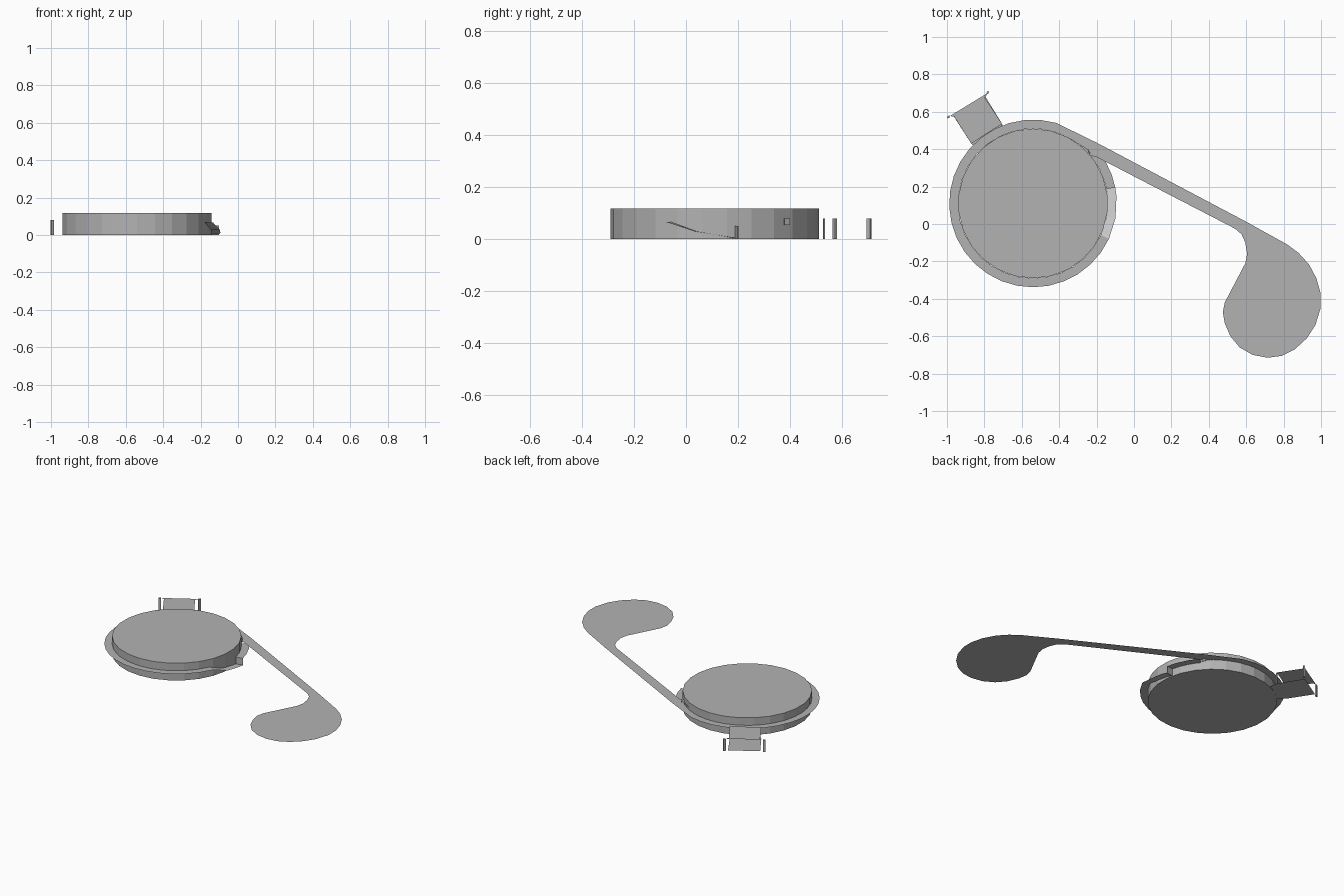
import bpy, bmesh
from math import cos, sin, radians

if "Cube" in bpy.data.objects:
    bpy.data.objects.remove(bpy.data.objects["Cube"])

CX, CY = -0.54, 0.11      # drum centre
R_IN, R_OUT = 0.40, 0.448
DECK = 0.067


def material(name, grey):
    m = bpy.data.materials.new(name)
    m.diffuse_color = (grey, grey, grey, 1)
    m.use_nodes = True
    m.node_tree.nodes["Principled BSDF"].inputs["Base Color"].default_value = m.diffuse_color
    return m


STONE = material("mid_grey", 0.45)
PALE = material("pale_grey", 0.6)


def polar(r, deg, z):
    return (CX + r * cos(radians(deg)), CY + r * sin(radians(deg)), z)


def mesh_object(name, verts, faces, mat=STONE):
    me = bpy.data.meshes.new(name)
    me.from_pydata(verts, [], faces)
    me.materials.append(mat)
    ob = bpy.data.objects.new(name, me)
    bpy.context.collection.objects.link(ob)
    return ob


def sheet(name, outline, z):
    """Flat single-sided polygon, triangulated so concave outlines are safe."""
    ob = mesh_object(name, [(x, y, z) for x, y in outline], [range(len(outline))])
    bm = bmesh.new()
    bm.from_mesh(ob.data)
    bmesh.ops.triangulate(bm, faces=bm.faces[:], ngon_method='EAR_CLIP')
    bmesh.ops.recalc_face_normals(bm, faces=bm.faces[:])
    for f in bm.faces:
        if f.normal.z < 0:
            f.normal_flip()
    bm.to_mesh(ob.data)
    bm.free()
    return ob


def ring_strip(name, stations, mat=STONE):
    """Strip between drum wall and outer radius; stations are (angle, height)."""
    verts, faces = [], []
    for a, z in stations:
        verts += [polar(R_IN, a, z), polar(R_OUT, a, z)]
    for i in range(len(stations) - 1):
        k = 2 * i
        faces.append((k, k + 1, k + 3, k + 2))
    return mesh_object(name, verts, faces, mat)


def box(name, centre, size, angle=0.0):
    bpy.ops.mesh.primitive_cube_add(size=1, location=centre, rotation=(0, 0, radians(angle)))
    ob = bpy.context.object
    ob.name = name
    ob.scale = size
    ob.data.materials.append(STONE)
    return ob


# Drum
bpy.ops.mesh.primitive_cylinder_add(vertices=26, radius=R_IN, depth=0.118,
                                    location=(CX, CY, 0.059))
drum = bpy.context.object
drum.name = "drum"
drum.data.materials.append(STONE)

# Level walkway around the drum
N = 24
ring_strip("ring_walkway", [(74 + (335 - 74) * i / N, DECK) for i in range(N + 1)])

# Descending ramp and the raised landing beyond it
ring_strip("ramp", [(-25, DECK), (-10, 0.03), (5, 0.012), (11, 0.004)], PALE)
ring_strip("landing", [(11, 0.05), (20, 0.05), (30, 0.05), (40, 0.05)])
mid = (R_IN + R_OUT) / 2
box("landing_end_wall", polar(mid, 11.5, 0.025), (R_OUT - R_IN, 0.004, 0.05), 11.5)

# Long path leaving tangentially and widening to a rounded pad
inner = [polar(R_IN, a, 0)[:2] for a in (40, 51, 62, 74)]
outline = inner + [
    polar(R_OUT, 74, 0)[:2], (-0.2, 0.435), (0.6, 0.012), (0.82, -0.11),
    (0.88, -0.155), (0.935, -0.215), (0.975, -0.29), (0.998, -0.37),
    (0.998, -0.45), (0.97, -0.54), (0.925, -0.61), (0.86, -0.67),
    (0.79, -0.705), (0.715, -0.715), (0.635, -0.7), (0.565, -0.66),
    (0.515, -0.6), (0.485, -0.53), (0.475, -0.47), (0.485, -0.42),
    (0.595, -0.21), (0.605, -0.16), (0.595, -0.1), (0.575, -0.055),
    (0.54, -0.025), (-0.2, 0.358)]
sheet("path_and_pad", outline, DECK)

# Small ledge between drum and path
sheet("ledge", [polar(R_IN, a, 0)[:2] for a in (40, 51, 62)] + [(-0.25, 0.402)], 0.083)
box("ledge_step", (-0.24, 0.388, 0.067), (0.025, 0.004, 0.025), -60)

# Porch behind the drum: roof, floor and posts
porch = [(-0.87, 0.43), (-0.705, 0.535), (-0.797, 0.675), (-0.783, 0.7),
         (-0.985, 0.577), (-0.962, 0.575)]
side = [(-0.87, 0.43), (-0.705, 0.535), (-0.8, 0.69), (-0.97, 0.585)]
near = [polar(R_IN, a, 0)[:2] for a in (113, 136)]
sheet("porch_roof", porch[:1] + [polar(R_OUT, 121, 0)[:2]] + porch[1:], 0.08)
sheet("porch_floor", [near[1], near[0]] + side[1:] + side[:1], 0.001)
for i, (x, y) in enumerate([(-0.992, 0.572), (-0.782, 0.703)]):
    box("porch_post_%d" % i, (x, y, 0.04), (0.01, 0.016, 0.08), -58 if i == 0 else -28)
box("porch_inner_post", (-0.708, 0.53, 0.04), (0.006, 0.006, 0.08), 30)
